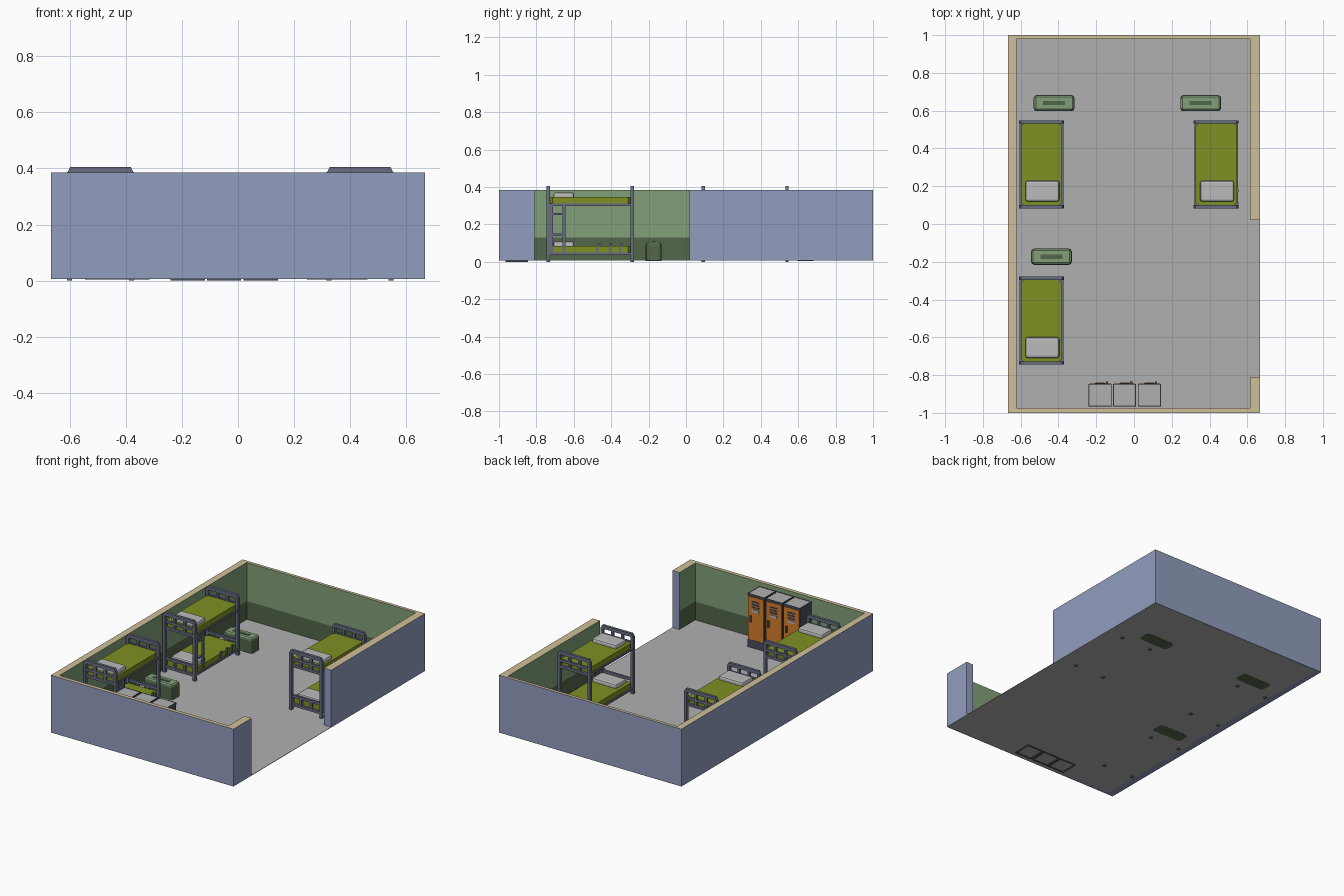
import bpy, bmesh
from mathutils import Vector

if "Cube" in bpy.data.objects:
    bpy.data.objects.remove(bpy.data.objects["Cube"])


def mat(name, r, g, b):
    m = bpy.data.materials.new(name)
    lin = [(c / 255 / 12.92) if c < 11 else ((c / 255 + 0.055) / 1.055) ** 2.4 for c in (r, g, b)]
    m.diffuse_color = (*lin, 1)
    m.use_nodes = True
    m.node_tree.nodes["Principled BSDF"].inputs["Base Color"].default_value = m.diffuse_color
    return m


BLUE = mat("outer_wall_blue", 146, 158, 190)
BEIGE = mat("wall_top_beige", 208, 192, 155)
GREEN = mat("light_green", 130, 160, 121)
DARK = mat("dark_green", 82, 102, 74)
FLOOR = mat("floor_grey", 176, 176, 176)
OLIVE = mat("blanket_olive", 127, 144, 34)
SLATE = mat("bed_frame_slate", 104, 110, 130)
PILLOW = mat("pillow_grey", 188, 187, 188)
ORANGE = mat("locker_orange", 214, 126, 46)
STEEL = mat("locker_dark_steel", 74, 79, 92)


def finish(name, bm, mats, loc=(0, 0, 0)):
    bmesh.ops.recalc_face_normals(bm, faces=bm.faces[:])
    me = bpy.data.meshes.new(name)
    bm.to_mesh(me)
    bm.free()
    for m in mats:
        me.materials.append(m)
    ob = bpy.data.objects.new(name, me)
    ob.location = loc
    bpy.context.collection.objects.link(ob)
    return ob


def add_box(bm, lo, hi, lean=0.0):
    """Box between two corners; lean shifts the top along y."""
    vs = bmesh.ops.create_cube(bm, size=1)["verts"]
    lo, hi = Vector(lo), Vector(hi)
    for v in vs:
        top = v.co.z > 0
        v.co = Vector([(l + h) / 2 + c * (h - l) for l, h, c in zip(lo, hi, v.co)])
        if top:
            v.co.y += lean
    return vs


def boxes(name, parts, m, loc=(0, 0, 0)):
    bm = bmesh.new()
    for p in parts:
        add_box(bm, *p)
    return finish(name, bm, [m], loc)


def ring(x, y, t, z0, z1):
    """Four strips forming a square frame."""
    return [((-x, s * y - (t if s > 0 else 0), z0), (x, s * y + (t if s < 0 else 0), z1)) for s in (-1, 1)] + \
           [((s * x - (t if s > 0 else 0), -y + t, z0), (s * x + (t if s < 0 else 0), y - t, z1)) for s in (-1, 1)]


def corner_box(bm, lo, hi, r, seg, vertical_only=False):
    vs = add_box(bm, lo, hi)
    es = {e for v in vs for e in v.link_edges}
    if vertical_only:
        es = {e for e in es if abs(e.verts[0].co.z - e.verts[1].co.z) > 1e-4}
    else:  # leave the bottom sharp
        es = {e for e in es if max(v.co.z for v in e.verts) > lo[2] + 1e-4}
    bmesh.ops.bevel(bm, geom=list(es), offset=r, segments=seg, profile=0.5, affect='EDGES')


# Floor slab
boxes("floor", [((-0.66, -0.995, 0.006), (0.667, 0.995, 0.009))], FLOOR)

# Walls: C-shaped plan with a doorway, two height bands
plan = [(.667, .02), (.667, 1), (-.667, 1), (-.667, -1), (.667, -1), (.667, -.81),
        (.615, -.81), (.615, -.975), (-.622, -.975), (-.622, .98), (.615, .98), (.615, .02)]
bm = bmesh.new()
rows = [[bm.verts.new((x, y, z)) for x, y in plan] for z in (0.006, 0.13, 0.385)]
n = len(plan)
for k in range(2):
    for i in range(n):
        j = (i + 1) % n
        f = bm.faces.new((rows[k][i], rows[k][j], rows[k + 1][j], rows[k + 1][i]))
        if 6 <= i <= 10:  # inside faces: dark band below, light above
            f.material_index = 3 - k
bm.faces.new(rows[2]).material_index = 1
bm.faces.new(rows[0][::-1])
finish("walls", bm, [BLUE, BEIGE, GREEN, DARK])


def bunk_bed(cx, cy):
    loc = (cx, cy, 0)
    px, py, w = 0.11, 0.224, 0.009
    # Corner posts
    boxes("bed_posts", [((sx * px - w, sy * py - w, 0), (sx * px + w, sy * py + w, 0.387))
                        for sx in (-1, 1) for sy in (-1, 1)], SLATE, loc)
    # Chamfered top rails on both ends
    bm = bmesh.new()
    for sy in (-1, 1):
        for v in add_box(bm, (-px - w, sy * py - w, 0.383), (px + w, sy * py + w, 0.405)):
            if v.co.z > 0.4:
                v.co.x *= 0.91
    finish("bed_top_rails", bm, [SLATE], loc)
    # End rails and uprights, upper and lower
    parts = []
    for sy in (-1, 1):
        y0, y1 = sy * py - 0.007, sy * py + 0.007
        parts += [((-px, y0, z), (px, y1, z + 0.016)) for z in (0.035, 0.093, 0.293, 0.335)]
        for x in (-0.037, 0.037):
            parts += [((x - .008, y0, a), (x + .008, y1, b)) for a, b in ((.045, .1), (.3, .39))]
    boxes("bed_end_bars", parts, SLATE, loc)
    # Side rails and base boards
    boxes("bed_side_rails", [((s * px - .006, -py, z), (s * px + .006, py, z + .013))
                             for s in (-1, 1) for z in (.037, .298)], SLATE, loc)
    boxes("bed_base_boards", [((-px, -py, z), (px, py, z + .006)) for z in (.042, .303)], SLATE, loc)
    # Mattresses and pillows
    bm = bmesh.new()
    for z in (0.048, 0.309):
        corner_box(bm, (-0.109, -0.216, z), (0.109, 0.216, z + 0.037), 0.014, 1, True)
    finish("mattresses", bm, [OLIVE], loc)
    bm = bmesh.new()
    for z in (0.08, 0.341):
        corner_box(bm, (-0.085, -0.197, z), (0.095, -0.087, z + 0.03), 0.012, 2)
    finish("pillows", bm, [PILLOW], loc)
    # Ladder on the +x side
    boxes("ladder", [((px - .006, y - .007, .04), (px + .007, y + .007, .305)) for y in (-.207, -.14)] +
          [((px - .005, -.21, z - .006), (px + .006, -.14, z + .006)) for z in (.255, .145)], SLATE, loc)
    # Short leaning bars beside the lower mattress
    boxes("lower_guard_bars", [((px - .004, y - .006, .045), (px + .006, y + .006, .098), lean)
                               for y, lean in ((.03, .02), (.1, .012), (.155, .012))], SLATE, loc)


def trunk(cx, cy):
    bm = bmesh.new()
    corner_box(bm, (-0.108, -0.043, 0.005), (0.108, 0.043, 0.105), 0.017, 2)
    bm.normal_update()
    for f in bm.faces:  # light lid
        if f.normal.z > 0.9 and f.calc_center_median().z > .1:
            f.material_index = 1
            top = f
    # Lid panel widened to leave a slim dark border
    for v in top.verts:
        v.co.x *= 1.06
        v.co.y *= 1.22
    finish("trunk", bm, [DARK, GREEN], (cx, cy, 0))
    boxes("trunk_handle", [((-.058, -.011, .104), (.058, .011, .108))], DARK, (cx, cy, 0))


for x, y in ((-0.49, -0.512), (-0.49, 0.316), (0.435, 0.316)):
    bunk_bed(x, y)
for x, y in ((-0.437, -0.173), (-0.423, 0.64), (0.353, 0.64)):
    trunk(x, y)

# Lockers along the front wall, doors facing +y
for cx in (-0.179, -0.05, 0.081):
    loc = (cx, -0.906, 0)
    boxes("locker_plinth", ring(.061, .06, .005, 0, .06), STEEL, loc)
    boxes("locker_body", [((-.061, -.06, .012), (.061, .058, .355))], STEEL, loc)
    boxes("locker_top_rim", ring(.061, .06, .005, .35, .362), STEEL, loc)
    boxes("locker_top", [((-.057, -.056, .353), (.057, .056, .361))], FLOOR, loc)
    boxes("locker_door", [((-.056, .055, .062), (.056, .062, .346))], ORANGE, loc)
    boxes("locker_vents", [((-.028, .06, z), (.028, .065, z + .009)) for z in (.275, .293, .311)], STEEL, loc)
    boxes("locker_plate", [((-.024, .06, .25), (.024, .066, .266))], PILLOW, loc)
    boxes("locker_handle", [((.03, .06, .18), (.041, .071, .222))], STEEL, loc)
